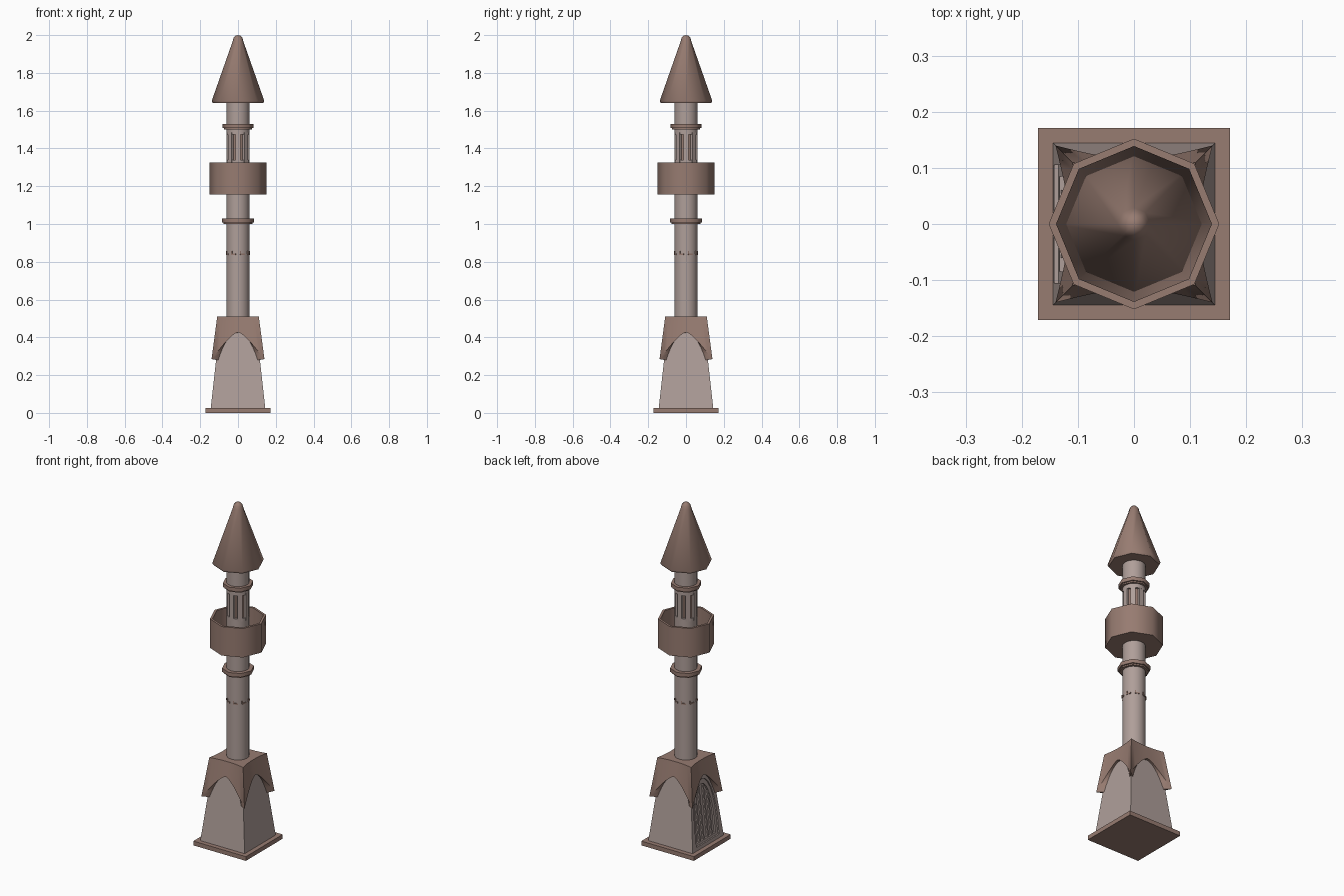
import bpy, bmesh, math
from mathutils import Matrix, Vector

if "Cube" in bpy.data.objects:
    bpy.data.objects.remove(bpy.data.objects["Cube"])


def material(name, rgb):
    m = bpy.data.materials.new(name)
    m.diffuse_color = (*rgb, 1)
    m.use_nodes = True
    m.node_tree.nodes["Principled BSDF"].inputs["Base Color"].default_value = m.diffuse_color
    return m


BROWN = material("warm_brown", (0.31, 0.20, 0.165))
STONE = material("pale_stone", (0.43, 0.345, 0.32))


def finish(name, bm, mat, smooth=None):
    bmesh.ops.remove_doubles(bm, verts=bm.verts, dist=1e-5)
    bmesh.ops.recalc_face_normals(bm, faces=bm.faces)
    me = bpy.data.meshes.new(name)
    bm.to_mesh(me)
    bm.free()
    me.materials.append(mat)
    ob = bpy.data.objects.new(name, me)
    bpy.context.collection.objects.link(ob)
    if smooth:
        bpy.ops.object.select_all(action='DESELECT')
        ob.select_set(True)
        bpy.context.view_layer.objects.active = ob
        bpy.ops.object.shade_smooth_by_angle(angle=math.radians(smooth))
    return ob


def lathe(name, profile, mat, sides=8):
    """Spin (radius, height) points about z; first corner lies on +x."""
    bm = bmesh.new()
    rings = [[bm.verts.new((r * math.cos(math.tau * i / sides),
                            r * math.sin(math.tau * i / sides), z))
              for i in range(sides)] for r, z in profile]
    for a, b in zip(rings, rings[1:]):
        for i in range(sides):
            j = (i + 1) % sides
            bm.faces.new((a[i], a[j], b[j], b[i]))
    return finish(name, bm, mat, 50)


def box(bm, size, centre, angle=0.0):
    """Box placed at centre, then turned about the tower axis."""
    m = (Matrix.Rotation(angle, 4, 'Z') @ Matrix.Translation(centre)
         @ Matrix.Diagonal((*size, 1)))
    bmesh.ops.create_cube(bm, size=1, matrix=m)


# Base slab
bm = bmesh.new()
box(bm, (0.342, 0.342, 0.025), (0, 0, 0.0125))
finish("base_slab", bm, BROWN)


# Tapered square body
def body_half(z):
    return 0.145 - 0.1115 * (z - 0.02)


bm = bmesh.new()
bmesh.ops.create_cube(bm, size=2)
for v in bm.verts:
    z = 0.5 if v.co.z > 0 else 0.02
    h = body_half(z)
    v.co = (v.co.x * h, v.co.y * h, z)
body = finish("body", bm, STONE)


# Stepped arched doorway sunk into the left side
def arch(w, bottom, spring, top, n=12):
    return [(-w, bottom)] + [
        (-w * math.cos(math.pi * i / n),
         spring + (top - spring) * math.sin(math.pi * i / n))
        for i in range(n + 1)] + [(w, bottom)]


for k, (w, bottom, top, depth) in enumerate(
        [(0.105, 0.045, 0.40, 0.008), (0.085, 0.06, 0.37, 0.018)]):
    bm = bmesh.new()
    pts = arch(w, bottom, 0.15, top)
    inner = [bm.verts.new((-(body_half(z) - depth), y, z)) for y, z in pts]
    outer = [bm.verts.new((-0.25, y, z)) for y, z in pts]
    bm.faces.new(inner)
    bm.faces.new(outer)
    for i in range(len(pts)):
        j = (i + 1) % len(pts)
        bm.faces.new((inner[i], inner[j], outer[j], outer[i]))
    cutter = finish("doorway_cutter_%d" % k, bm, STONE)
    cutter.hide_render = True
    cutter.hide_viewport = True
    mod = body.modifiers.new("doorway", 'BOOLEAN')
    mod.operation = 'DIFFERENCE'
    mod.solver = 'EXACT'
    mod.object = cutter

# Upright bars inside the doorway, following its lean
bm = bmesh.new()
for y, top in ((-0.055, 0.31), (-0.02, 0.355), (0.02, 0.355), (0.055, 0.31)):
    before = set(bm.verts)
    box(bm, (0.012, 0.012, top - 0.06), (0, y, (top + 0.06) / 2))
    for v in set(bm.verts) - before:
        v.co.x -= body_half(v.co.z) - 0.016
finish("doorway_bars", bm, STONE)

# Flared hood with an arch over each side and a point at each corner
bm = bmesh.new()
N = 16


def hood_half(z):
    return 0.11 + 0.03 * (0.51 - z) / 0.225


tips = []
top_loop = []
for k in range(4):
    rot = Matrix.Rotation(k * math.pi / 2, 3, 'Z')
    rows = []
    for i in range(N + 1):
        t = 2 * i / N - 1
        dip = 0.012 * (1 - t * t)
        zo = 0.285 + 0.142 * (1 - abs(t) ** 1.5)
        zi = 0.28 + 0.145 * (1 - abs(t) ** 2.3)
        h = hood_half(zo)
        rows.append([bm.verts.new(rot @ Vector(p)) for p in (
            (t * 0.11, dip - 0.11, 0.51),
            (t * h, 0.6 * dip - h, zo),
            (t * 0.1, 0.003 - body_half(zi), zi))])
    for a, b in zip(rows, rows[1:]):
        bm.faces.new((a[0], a[1], b[1], b[0]))
        bm.faces.new((a[1], a[2], b[2], b[1]))
    top_loop += [bm.verts.new(r[0].co) for r in rows[:-1]]
    tips.append((rows[0], rows[-1]))
for k in range(4):
    end, start = tips[k][1], tips[(k + 1) % 4][0]
    bm.faces.new((end[1], end[2], start[2]))
bm.faces.new(top_loop)
finish("arched_hood", bm, BROWN, 35)

# Shaft, with a slimmer core where the windows are
lathe("lower_shaft", [(0, 0.48), (0.061, 0.48), (0.061, 1.34), (0, 1.34)], STONE, 16)
lathe("window_core", [(0.05, 1.33), (0.05, 1.49)], BROWN, 16)
lathe("upper_shaft", [(0, 1.475), (0.061, 1.475), (0.061, 1.65), (0, 1.65)], STONE, 16)

# Window pillars and small relief marks, eight of each
pillars, marks = bmesh.new(), bmesh.new()
for i in range(8):
    a = i * math.pi / 4
    box(pillars, (0.016, 0.026, 0.16), (0.052, 0, 1.405), a)
    b = a + math.pi / 8
    box(marks, (0.006, 0.026, 0.008), (0.06, 0, 0.84), b)
    box(marks, (0.006, 0.006, 0.016), (0.06, -0.011, 0.848), b)
finish("window_pillars", pillars, STONE)
finish("relief_marks", marks, BROWN)

# Collars below the balcony and above the windows
for name, z, r in (("lower_collar", 1.0, 0.086), ("upper_collar", 1.5, 0.082)):
    lathe(name, [(0.04, z), (r - 0.008, z), (r - 0.008, z + 0.008), (r, z + 0.008),
                 (r, z + 0.03), (0.04, z + 0.03)], BROWN)

# Open balcony
lathe("balcony", [(0, 1.155), (0.152, 1.155), (0.152, 1.325), (0.138, 1.325),
                  (0.138, 1.185), (0, 1.185)], BROWN)

# Pointed roof with a rounded tip
lathe("roof", [(0, 1.64), (0.133, 1.64), (0.139, 1.652), (0.029, 1.965),
               (0.024, 1.985), (0.013, 1.997), (0, 2.0)], BROWN)
